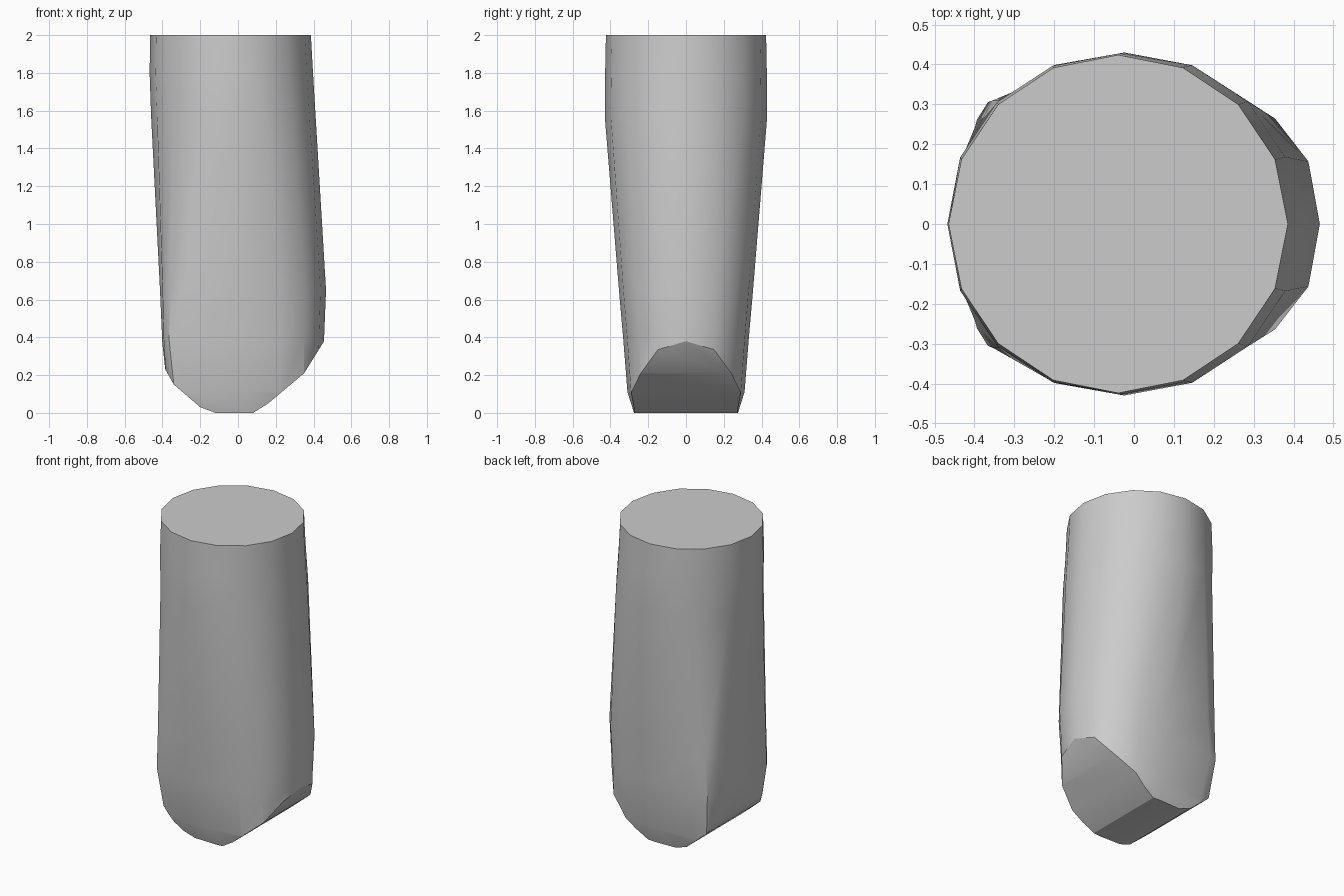
import bpy, bmesh, math
from mathutils import Vector

cube = bpy.data.objects.get("Cube")
if cube:
    bpy.data.objects.remove(cube, do_unlink=True)

SIDES = 16


def ring(bm, z, x_min, x_max, half_y, left_power, right_power):
    """One rounded cross-section; a higher power gives squarer corners on that side."""
    mid, half_x = (x_min + x_max) / 2, (x_max - x_min) / 2
    verts = []
    for i in range(SIDES):
        a = math.tau * i / SIDES
        c, s = math.cos(a), math.sin(a)
        power = left_power if c < 0 else right_power
        x = math.copysign(abs(c) ** (2 / power), c)
        y = math.copysign(abs(s) ** (2 / power), s)
        verts.append(bm.verts.new((mid + half_x * x, half_y * y, z)))
    return verts


# Tapered post: height, low x, high x, half depth, squareness at low and high x
sections = [
    (0.0, -0.385, 0.45, 0.275, 5, 2.5),
    (0.11, -0.39, 0.452, 0.31, 5, 2.5),
    (0.40, -0.402, 0.456, 0.333, 8, 2.4),
    (0.65, -0.413, 0.466, 0.355, 5, 2.35),
    (1.57, -0.46, 0.411, 0.43, 2.1, 2.05),
    (1.8, -0.468, 0.397, 0.428, 2.05, 2),
    (2.0, -0.465, 0.386, 0.424, 2, 2),
]
bm = bmesh.new()
rings = [ring(bm, *s) for s in sections]
for low, high in zip(rings, rings[1:]):
    for i in range(SIDES):
        j = (i + 1) % SIDES
        bm.faces.new((low[i], low[j], high[j], high[i]))
bm.faces.new(rings[-1])
bm.faces.new(list(reversed(rings[0])))

# Bevelled foot: slice along each sloping segment of the lower outline
foot_low_x = [(-0.402, 0.38), (-0.385, 0.23), (-0.34, 0.15), (-0.2, 0.03), (-0.12, 0.0)]
foot_high_x = [(0.08, 0.0), (0.16, 0.05), (0.35, 0.21), (0.456, 0.38)]
for outline in (foot_low_x, foot_high_x):
    for (x0, z0), (x1, z1) in zip(outline, outline[1:]):
        bmesh.ops.bisect_plane(
            bm, geom=bm.verts[:] + bm.edges[:] + bm.faces[:], dist=1e-5,
            plane_co=Vector((x0, 0, z0)), plane_no=Vector((z1 - z0, 0, x0 - x1)),
            clear_outer=True)
        rim = [e for e in bm.edges if e.is_boundary]
        if rim:
            bmesh.ops.holes_fill(bm, edges=rim, sides=0)
bmesh.ops.recalc_face_normals(bm, faces=bm.faces[:])

mesh = bpy.data.meshes.new("tapered_post")
bm.to_mesh(mesh)
bm.free()
post = bpy.data.objects.new("tapered_post", mesh)
bpy.context.collection.objects.link(post)

# Plain grey finish
grey = bpy.data.materials.new("plain_grey")
grey.use_nodes = True
colour = (0.6, 0.6, 0.6, 1)
grey.diffuse_color = colour
grey.node_tree.nodes["Principled BSDF"].inputs["Base Color"].default_value = colour
mesh.materials.append(grey)

bpy.ops.object.select_all(action="DESELECT")
post.select_set(True)
bpy.context.view_layer.objects.active = post
bpy.ops.object.shade_smooth_by_angle(angle=math.radians(32))
